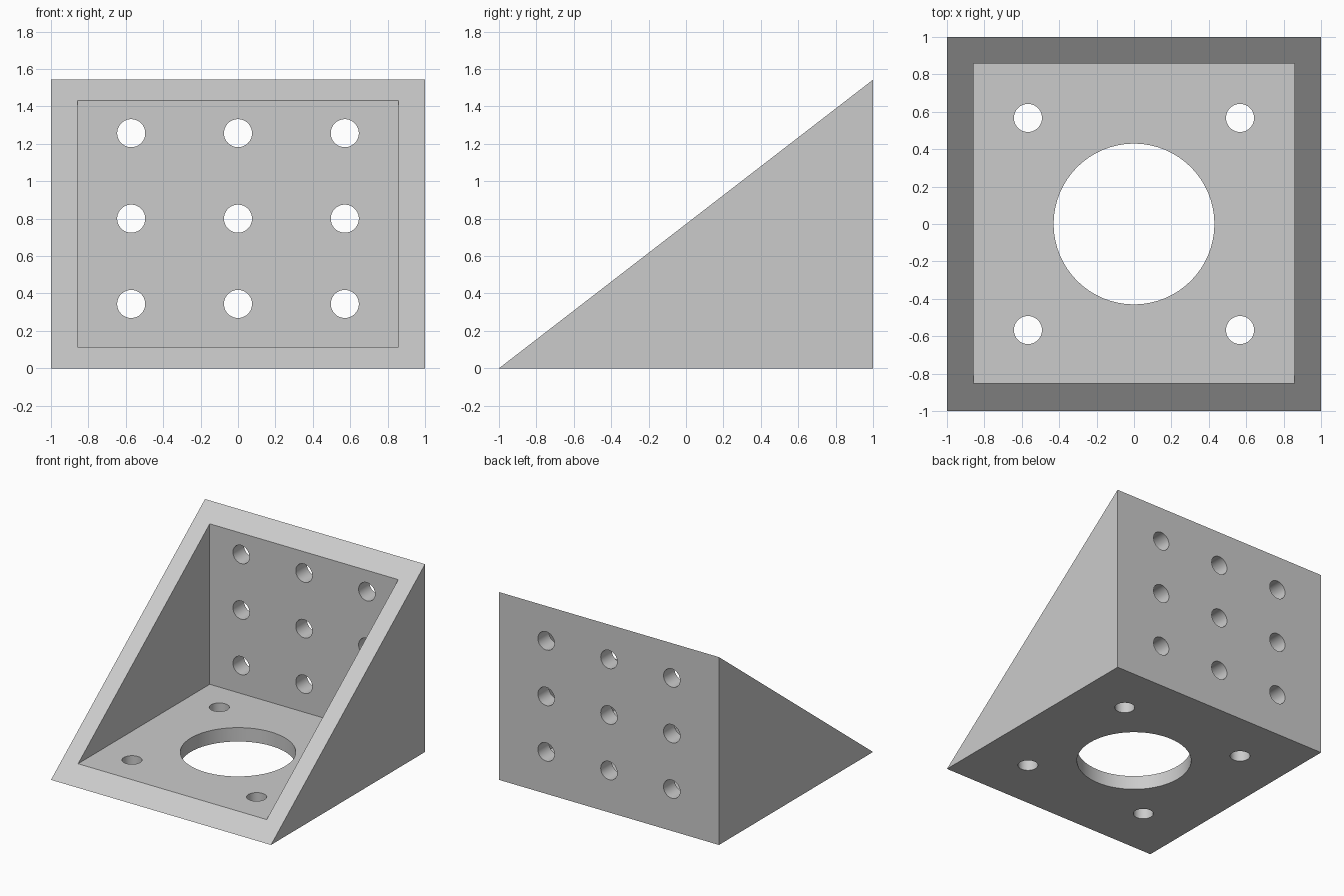
import bpy
import bmesh
import math
from mathutils import Matrix

cube = bpy.data.objects.get("Cube")
if cube:
    bpy.data.objects.remove(cube, do_unlink=True)

HEIGHT = 1.543
WALL = 0.143
FLOOR = 0.114
HOLE_R = 0.075
SLOPE = HEIGHT / 2

grey = bpy.data.materials.new("light_grey")
grey.use_nodes = True
grey.diffuse_color = (0.6, 0.6, 0.6, 1)
grey.node_tree.nodes["Principled BSDF"].inputs["Base Color"].default_value = (0.6, 0.6, 0.6, 1)


def make_object(name, bm):
    bmesh.ops.recalc_face_normals(bm, faces=bm.faces)
    mesh = bpy.data.meshes.new(name)
    bm.to_mesh(mesh)
    bm.free()
    mesh.materials.append(grey)
    obj = bpy.data.objects.new(name, mesh)
    bpy.context.collection.objects.link(obj)
    return obj


def prism(name, profile, half_width):
    """Extrude a (y, z) side profile across x."""
    bm = bmesh.new()
    face = bm.faces.new([bm.verts.new((-half_width, y, z)) for y, z in profile])
    extruded = bmesh.ops.extrude_face_region(bm, geom=[face])["geom"]
    moved = [v for v in extruded if isinstance(v, bmesh.types.BMVert)]
    bmesh.ops.translate(bm, verts=moved, vec=(2 * half_width, 0, 0))
    return make_object(name, bm)


def drills(name, holes, turn):
    """Separate cylinders given as (centre, radius), all along one axis."""
    bm = bmesh.new()
    for centre, radius in holes:
        bmesh.ops.create_cone(bm, cap_ends=True, segments=64, radius1=radius,
                              radius2=radius, depth=0.5,
                              matrix=Matrix.Translation(centre) @ turn)
    return make_object(name, bm)


# Solid wedge
bracket = prism("angle_bracket", [(-1, 0), (1, 0), (1, HEIGHT)], 1)

# Pocket that leaves a floor, a back wall and two side walls
back = 1 - WALL
tip = FLOOR / SLOPE - 1
above = 0.2
pocket = prism("pocket_cutter", [
    (tip, FLOOR), (back, FLOOR),
    (back, SLOPE * (back + 1) + above), (tip, FLOOR + above)], 1 - WALL)

# Floor: large centre bore and four bolt holes
floor_holes = [((0, 0, 0), 0.43)]
floor_holes += [((x, y, 0), HOLE_R) for x in (-0.567, 0.567) for y in (-0.567, 0.567)]
floor_drill = drills("floor_hole_cutter", floor_holes, Matrix())

# Back wall: three by three grid of bolt holes
wall_holes = [((x, 1, z), HOLE_R) for x in (-0.571, 0, 0.571) for z in (0.344, 0.8, 1.257)]
wall_drill = drills("wall_hole_cutter", wall_holes, Matrix.Rotation(math.pi / 2, 4, 'X'))

bpy.ops.object.select_all(action='DESELECT')
bpy.context.view_layer.objects.active = bracket
bracket.select_set(True)
for cutter in (pocket, floor_drill, wall_drill):
    mod = bracket.modifiers.new(cutter.name, 'BOOLEAN')
    mod.operation = 'DIFFERENCE'
    mod.solver = 'EXACT'
    mod.object = cutter
    bpy.ops.object.modifier_apply(modifier=mod.name)
    bpy.data.objects.remove(cutter, do_unlink=True)

bpy.ops.object.shade_smooth_by_angle(angle=math.radians(30))
